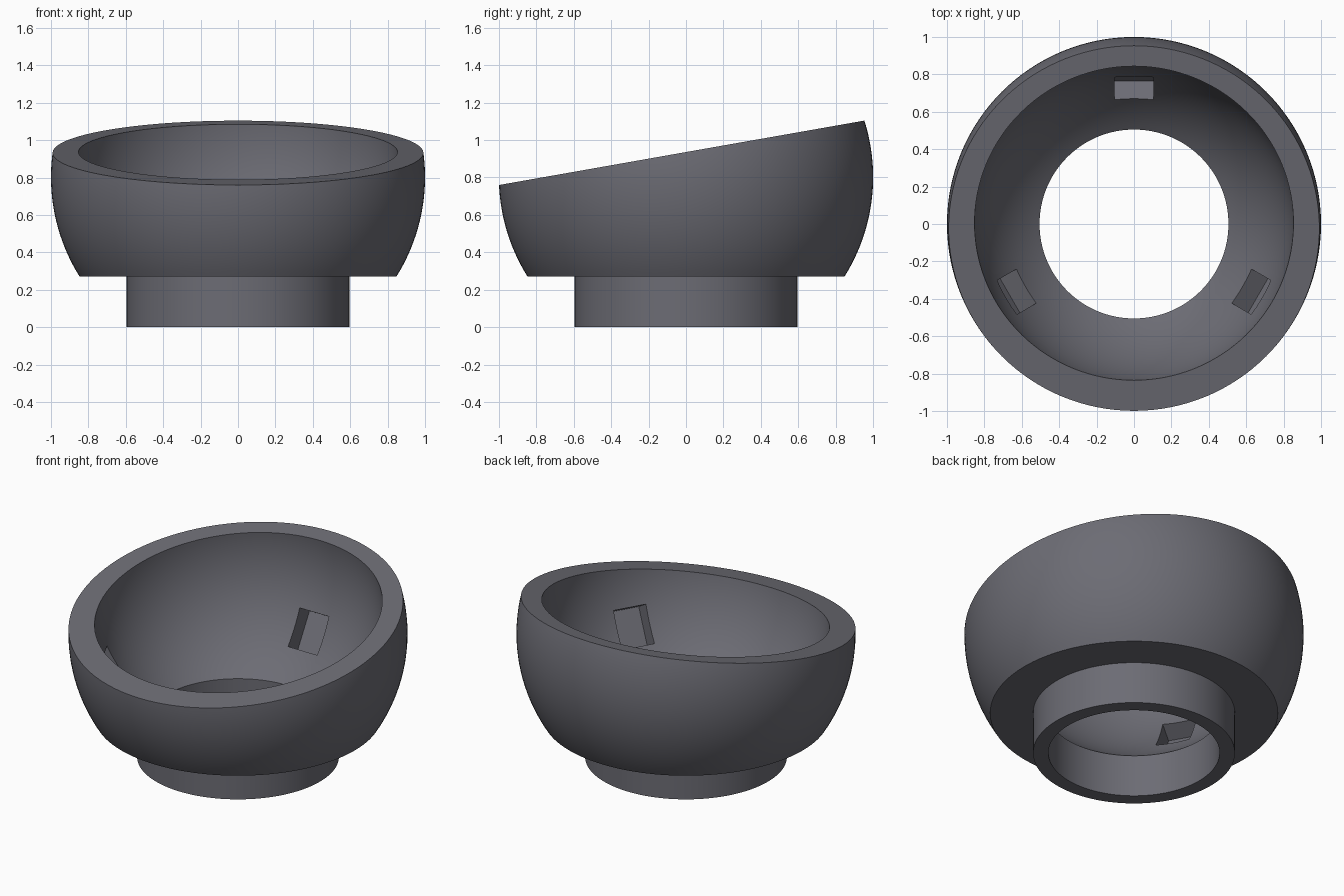
import bpy, bmesh, math
from math import sin, cos, radians
from mathutils import Matrix, Vector

cube = bpy.data.objects.get("Cube")
if cube:
    bpy.data.objects.remove(cube, do_unlink=True)

grey = bpy.data.materials.new("dark_grey")
grey.use_nodes = True
colour = (0.15, 0.15, 0.175, 1)
grey.diffuse_color = colour
grey.node_tree.nodes["Principled BSDF"].inputs["Base Color"].default_value = colour


def make_object(name, bm):
    bmesh.ops.recalc_face_normals(bm, faces=bm.faces)
    mesh = bpy.data.meshes.new(name)
    bm.to_mesh(mesh)
    bm.free()
    mesh.materials.append(grey)
    ob = bpy.data.objects.new(name, mesh)
    bpy.context.collection.objects.link(ob)
    return ob


def box_cutter(name, matrix):
    bm = bmesh.new()
    bmesh.ops.create_cube(bm, size=1, matrix=matrix)
    ob = make_object(name, bm)
    ob.hide_render = True
    return ob


def arc(radius, centre_z, start, end, steps):
    angles = [radians(start + (end - start) * i / steps) for i in range(steps + 1)]
    return [(radius * cos(a), centre_z + radius * sin(a)) for a in angles]


# Hollow cup on a tubular foot, turned from one closed profile
SEGMENTS = 128
FOOT = 0.272
profile = [(0.505, 0), (0.595, 0), (0.595, FOOT)]
profile += arc(1.0, 0.802, -32, 33, 32)
profile += arc(0.853, 0.96, 27, -53.7, 36)
bm = bmesh.new()
rings = []
for i in range(SEGMENTS):
    a = math.tau * i / SEGMENTS
    rings.append([bm.verts.new((r * cos(a), r * sin(a), z)) for r, z in profile])
for i in range(SEGMENTS):
    here, there = rings[i], rings[(i + 1) % SEGMENTS]
    for j in range(len(profile)):
        k = (j + 1) % len(profile)
        bm.faces.new((here[j], there[j], there[k], here[k]))
cup = make_object("socket_cup", bm)

# Slanted rim cut
slant = Matrix.Translation((0, 0, 0.936)) @ Matrix.Rotation(radians(10), 4, "X")
cutters = [box_cutter("rim_cutter", slant @ Matrix.Translation((0, 0, 1))
                      @ Matrix.Diagonal((4, 4, 2, 1)))]

# Three bearing pockets sunk into the inner wall
for n in range(3):
    place = (Matrix.Rotation(radians(120 * n), 4, "Z")
             @ Matrix.Translation((0, 0.73, 0.535))
             @ Matrix.Rotation(radians(-30), 4, "X")
             @ Matrix.Translation((0, 0.01, 0))
             @ Matrix.Diagonal((0.21, 0.2, 0.238, 1)))
    cutters.append(box_cutter("pocket_cutter", place))

bpy.ops.object.select_all(action="DESELECT")
cup.select_set(True)
bpy.context.view_layer.objects.active = cup
for cutter in cutters:
    mod = cup.modifiers.new("cut", "BOOLEAN")
    mod.operation = "DIFFERENCE"
    mod.solver = "EXACT"
    mod.object = cutter
    bpy.ops.object.modifier_apply(modifier=mod.name)
for cutter in cutters:
    bpy.data.objects.remove(cutter, do_unlink=True)

bpy.ops.object.shade_smooth_by_angle(angle=radians(25))
